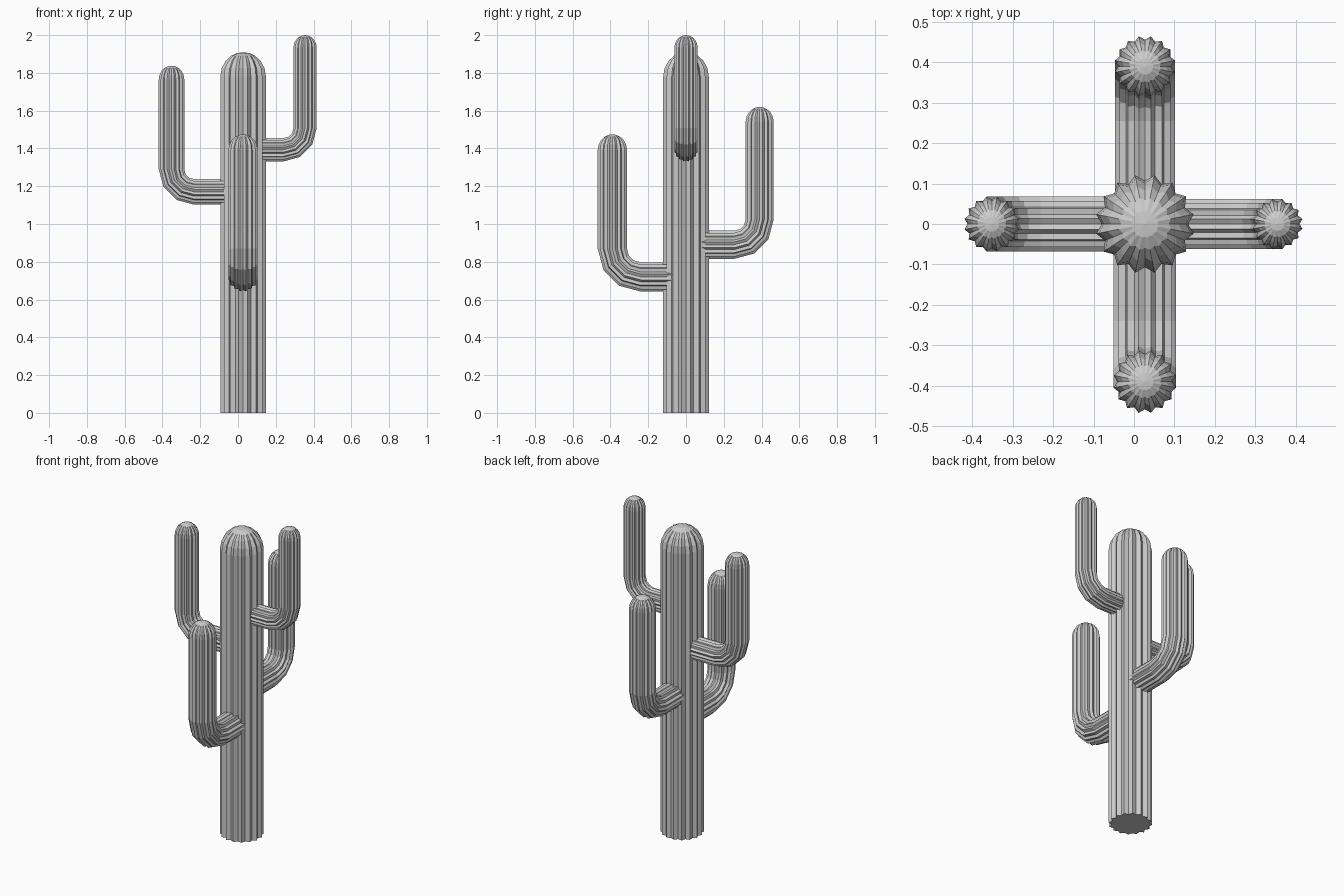
import bpy, bmesh
from math import sin, cos, pi, radians
from mathutils import Vector

if "Cube" in bpy.data.objects:
    bpy.data.objects.remove(bpy.data.objects["Cube"])

RIBS = 16
VALLEY = 0.87
CX = 0.027          # trunk axis
UP = Vector((0, 0, 1))


def ribbed_sweep(name, path, side):
    """Sweep a star section along path entries (point, tangent, radius, valley ratio)."""
    bm = bmesh.new()
    rings = []
    for p, t, r, valley in path:
        n = side.cross(t)
        ring = []
        for i in range(2 * RIBS):
            a = pi * (i + 1) / RIBS
            rad = r * (valley if i % 2 else 1.0)
            ring.append(bm.verts.new(p + (side * cos(a) + n * sin(a)) * rad))
        rings.append(ring)
    for a, b in zip(rings, rings[1:]):
        for i in range(2 * RIBS):
            j = (i + 1) % (2 * RIBS)
            bm.faces.new((a[i], a[j], b[j], b[i]))
    bm.faces.new(rings[0])
    # crown fan
    last = rings[-1]
    tip = bm.verts.new(path[-1][0] + UP * path[-1][2] * 0.12)
    for i in range(2 * RIBS):
        bm.faces.new((last[i], last[(i + 1) % (2 * RIBS)], tip))
    bmesh.ops.recalc_face_normals(bm, faces=bm.faces)
    mesh = bpy.data.meshes.new(name)
    bm.to_mesh(mesh)
    bm.free()
    ob = bpy.data.objects.new(name, mesh)
    bpy.context.collection.objects.link(ob)
    return ob


def dome(base, r, top):
    """Rounded cap ending at height top."""
    out = []
    h = r * 1.05
    for deg in (0, 20, 40, 58, 74):
        a = radians(deg)
        p = Vector((base.x, base.y, top - h + h * sin(a)))
        out.append((p, UP, r * cos(a), VALLEY + (1 - VALLEY) * 0.6 * sin(a) ** 4))
    return out


def arm(name, direction, reach, z, r, bend, top):
    """Arm leaving the trunk at height z, turning upright at distance reach."""
    d = Vector(direction)
    axis = Vector((CX, 0, 0))
    path = [(axis + d * 0.06 + UP * z, d, r, VALLEY)]
    for k in range(4):
        a = k * pi / 6
        p = axis + d * (reach - bend + bend * sin(a)) + UP * (z + bend - bend * cos(a))
        path.append((p, d * cos(a) + UP * sin(a), r, VALLEY))
    path += dome(axis + d * reach, r, top)
    return ribbed_sweep(name, path, d.cross(UP))


# trunk
base = Vector((CX, 0, 0))
ribbed_sweep("trunk", [(base, UP, 0.123, VALLEY)] + dome(base, 0.123, 1.91), Vector((1, 0, 0)))

# arms
arm("left_arm", (-1, 0, 0), 0.379, 1.17, 0.069, 0.12, 1.838)
arm("right_arm", (1, 0, 0), 0.328, 1.393, 0.063, 0.115, 2.0)
arm("front_arm", (0, -1, 0), 0.39, 0.72, 0.079, 0.15, 1.475)
arm("back_arm", (0, 1, 0), 0.39, 0.89, 0.076, 0.135, 1.62)
